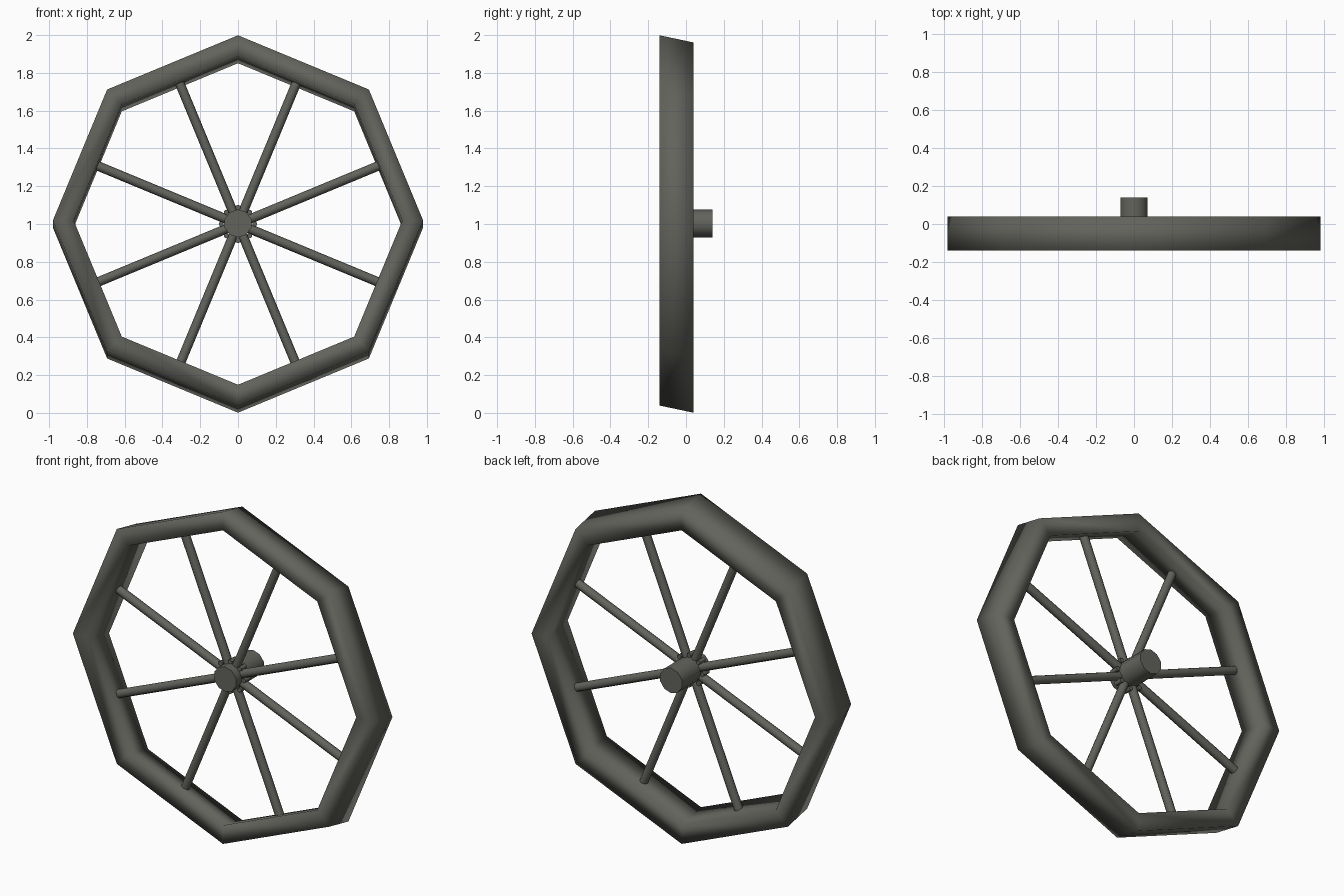
import bpy, bmesh, math
from mathutils import Vector

if "Cube" in bpy.data.objects:
    bpy.data.objects.remove(bpy.data.objects["Cube"])

mat = bpy.data.materials.new("dark grey")
mat.diffuse_color = (0.125, 0.125, 0.11, 1)
mat.use_nodes = True
mat.node_tree.nodes["Principled BSDF"].inputs["Base Color"].default_value = mat.diffuse_color


def finish(bm, name):
    bmesh.ops.recalc_face_normals(bm, faces=bm.faces)
    me = bpy.data.meshes.new(name)
    bm.to_mesh(me)
    bm.free()
    me.materials.append(mat)
    ob = bpy.data.objects.new(name, me)
    bpy.context.collection.objects.link(ob)
    return ob


def rod(bm, a, b, r, sides):
    d = b - a
    rot = d.to_track_quat('Z', 'Y').to_matrix().to_4x4()
    rot.translation = (a + b) / 2
    bmesh.ops.create_cone(bm, cap_ends=True, segments=sides, radius1=r, radius2=r,
                          depth=d.length, matrix=rot)


def smooth_sides(bm):
    for f in bm.faces:
        f.smooth = len(f.verts) == 4


# Octagonal rim: box section, back edge a little lower than the front
bm = bmesh.new()
section = [(0.98, -0.14, 1.019), (0.98, 0.04, 0.981), (0.87, 0.04, 0.981), (0.87, -0.14, 1.019)]
rings = []
for k in range(8):
    a = k * math.pi / 4
    rings.append([bm.verts.new((r * math.cos(a), y, zc + r * math.sin(a))) for r, y, zc in section])
for k in range(8):
    p, q = rings[k], rings[(k + 1) % 8]
    for i in range(4):
        j = (i + 1) % 4
        f = bm.faces.new((p[i], p[j], q[j], q[i]))
        f.smooth = True
finish(bm, "rim")

# Eight spokes meeting the middles of the rim segments
C = Vector((0, -0.05, 1.0))
bm = bmesh.new()
for k in range(8):
    a = (k + 0.5) * math.pi / 4
    d = Vector((math.cos(a), 0, math.sin(a)))
    rod(bm, C + d * 0.03, C + d * 0.81, 0.025, 8)
smooth_sides(bm)
finish(bm, "spokes")

# Hub axle, sticking out at the back
bm = bmesh.new()
rod(bm, Vector((0, -0.12, 1.003)), Vector((0, 0.14, 1.003)), 0.074, 10)
smooth_sides(bm)
finish(bm, "hub")

# Small studs around the hub between the spokes
bm = bmesh.new()
for k in range(8):
    a = k * math.pi / 4
    p = C + Vector((math.cos(a), 0, math.sin(a))) * 0.088
    rod(bm, p + Vector((0, -0.025, 0)), p + Vector((0, 0.025, 0)), 0.014, 6)
smooth_sides(bm)
finish(bm, "hub_studs")
